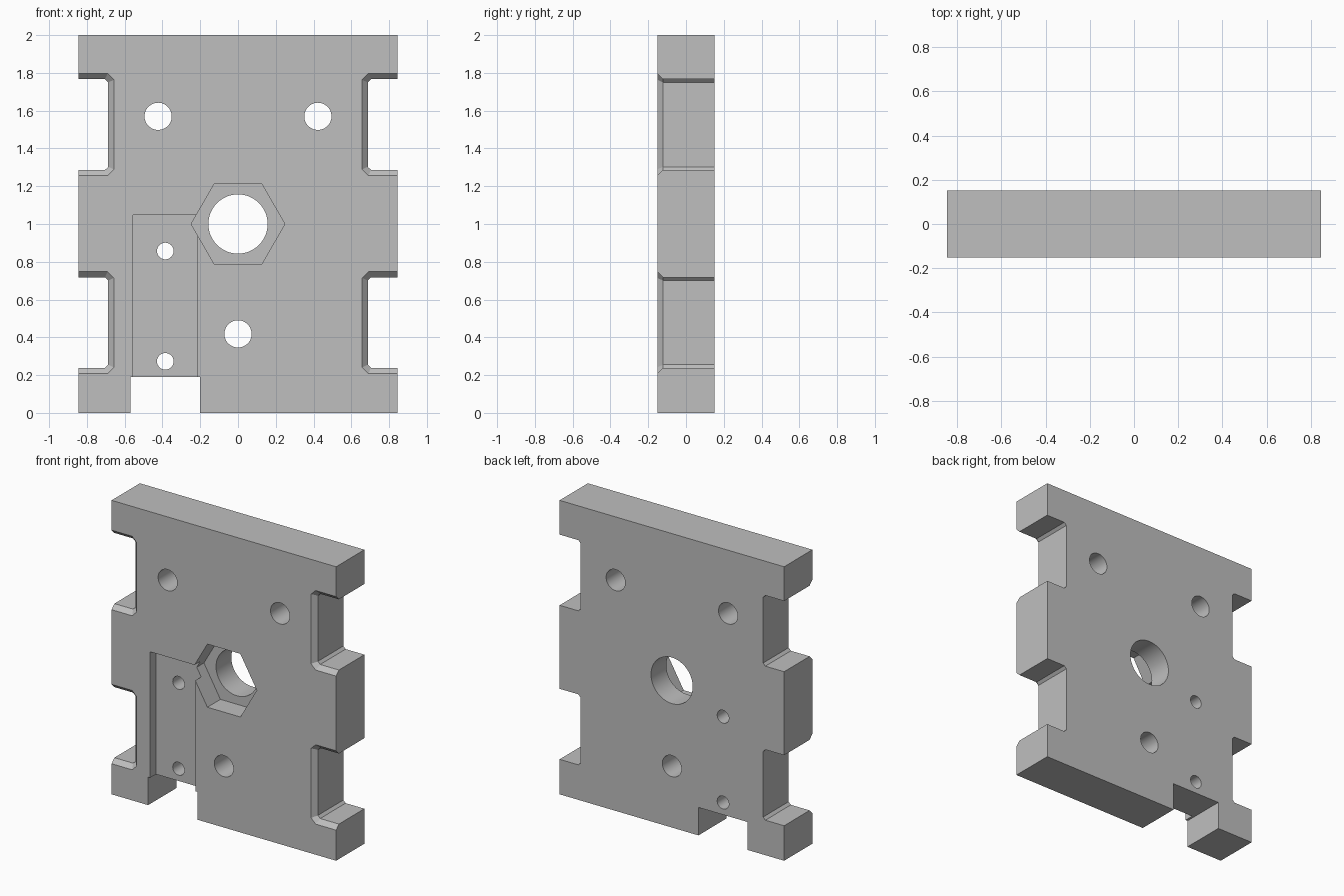
import bpy, bmesh, math

cube = bpy.data.objects.get("Cube")
if cube:
    bpy.data.objects.remove(cube)

W, D = 0.845, 0.152   # half width, half thickness

grey = bpy.data.materials.new("plain grey")
grey.use_nodes = True
colour = (0.52, 0.52, 0.52, 1)
grey.diffuse_color = colour
grey.node_tree.nodes["Principled BSDF"].inputs["Base Color"].default_value = colour


def prism(name, front, back, y0, y1):
    """Solid between two outlines in x and z, at depths y0 and y1."""
    bm = bmesh.new()
    a = [bm.verts.new((x, y0, z)) for x, z in front]
    b = [bm.verts.new((x, y1, z)) for x, z in back]
    bm.faces.new(a)
    bm.faces.new(b[::-1])
    n = len(a)
    for i in range(n):
        j = (i + 1) % n
        bm.faces.new((a[j], a[i], b[i], b[j]))
    bmesh.ops.recalc_face_normals(bm, faces=bm.faces)
    mesh = bpy.data.meshes.new(name)
    bm.to_mesh(mesh)
    bm.free()
    mesh.materials.append(grey)
    ob = bpy.data.objects.new(name, mesh)
    bpy.context.collection.objects.link(ob)
    return ob


def rect(x0, x1, z0, z1):
    return [(x0, z0), (x1, z0), (x1, z1), (x0, z1)]


def ring(x, z, r, n):
    return [(x + r * math.cos(i * math.tau / n), z + r * math.sin(i * math.tau / n))
            for i in range(n)]


def notch(side, z0, z1, grow, cut):
    """Outline of an edge notch with clipped inner corners."""
    xi, xo = 0.687 - grow, 1.0
    z0, z1 = z0 - grow, z1 + grow
    pts = [(xo, z0), (xi + cut, z0), (xi, z0 + cut), (xi, z1 - cut), (xi + cut, z1), (xo, z1)]
    return [(side * x, z) for x, z in pts]


# Plate
plate = prism("plate", rect(-W, W, 0, 2), rect(-W, W, 0, 2), -D, D)
cutters = []


def cut(name, outline, y0=-0.3, y1=0.3, back=None):
    cutters.append(prism(name, outline, back or outline, y0, y1))


# Edge notches with a bevelled front rim
for side in (-1, 1):
    for z0, z1 in ((0.238, 0.718), (1.286, 1.767)):
        inner = notch(side, z0, z1, 0, 0.017)
        cut("notch_cutter", inner)
        cut("notch_bevel_cutter", notch(side, z0, z1, 0.06, 0.05), -D - 0.03, -D + 0.03, inner)

# Bottom slot and the shallow pocket above it
cut("slot_cutter", rect(-0.57, -0.2, -0.2, 0.19))
cut("pocket_cutter", rect(-0.555, -0.215, 0.1, 1.047), -0.3, -D + 0.063)

# Hexagonal nut recess and the round holes
cut("nut_recess_cutter", ring(0, 1, 0.248, 6), -0.3, -D + 0.14)
for x, z, r in ((0, 1, 0.157), (-0.423, 1.57, 0.072), (0.423, 1.57, 0.072),
                (0, 0.418, 0.072), (-0.385, 0.857, 0.044), (-0.385, 0.273, 0.044)):
    cut("hole_cutter", ring(x, z, r, 48))

# Carve the plate
bpy.ops.object.select_all(action='DESELECT')
plate.select_set(True)
bpy.context.view_layer.objects.active = plate
for c in cutters:
    c.hide_render = True
    mod = plate.modifiers.new("carve", 'BOOLEAN')
    mod.operation = 'DIFFERENCE'
    mod.solver = 'EXACT'
    mod.object = c
    bpy.ops.object.modifier_apply(modifier=mod.name)
for c in cutters:
    bpy.data.objects.remove(c)
bpy.ops.object.shade_smooth_by_angle(angle=math.radians(25))
